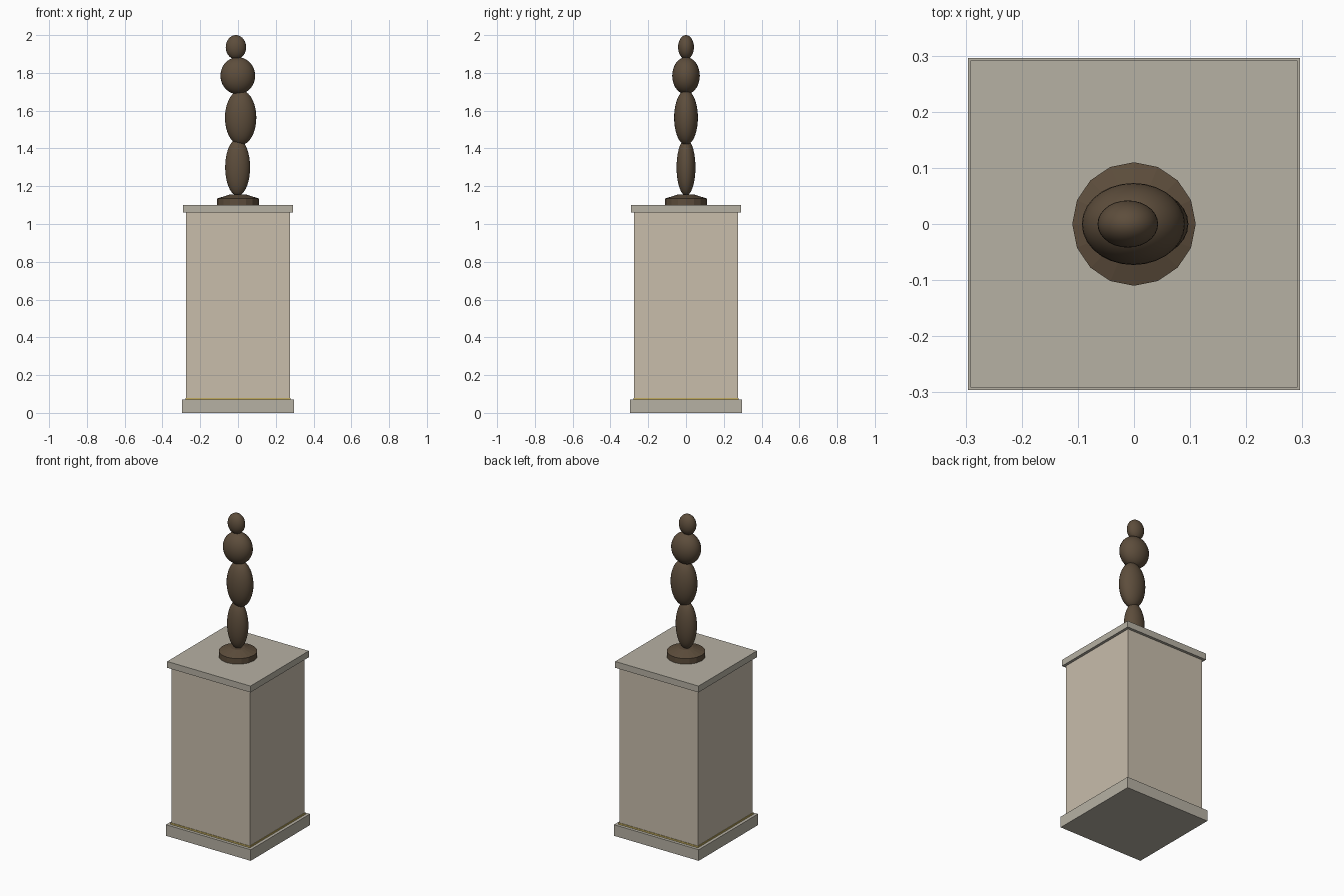
import bpy, bmesh
from math import cos, sin, pi

if "Cube" in bpy.data.objects:
    bpy.data.objects.remove(bpy.data.objects["Cube"])


def material(name, rgb):
    m = bpy.data.materials.new(name)
    m.diffuse_color = (*rgb, 1)
    m.use_nodes = True
    m.node_tree.nodes["Principled BSDF"].inputs["Base Color"].default_value = m.diffuse_color
    return m


stone = material("pale_stone", (0.47, 0.44, 0.37))
cream = material("cream_panel", (0.58, 0.51, 0.41))
gold = material("gold", (0.55, 0.42, 0.12))
bronze = material("bronze", (0.11, 0.075, 0.045))


def slab(name, half, z0, z1, mat):
    bpy.ops.mesh.primitive_cube_add(size=1, location=(0, 0, (z0 + z1) / 2))
    ob = bpy.context.object
    ob.name = name
    ob.scale = (2 * half, 2 * half, z1 - z0)
    bpy.ops.object.transform_apply(location=False, rotation=False, scale=True)
    ob.data.materials.append(mat)
    return ob


def pebble(name, x, z, radii):
    bpy.ops.mesh.primitive_uv_sphere_add(segments=28, ring_count=18, radius=1, location=(x, 0, z))
    ob = bpy.context.object
    ob.name = name
    ob.scale = radii
    bpy.ops.object.transform_apply(location=False, rotation=False, scale=True)
    bpy.ops.object.shade_smooth()
    ob.data.materials.append(bronze)


# Pedestal
slab("plinth_base", 0.296, 0.0, 0.07, stone)
slab("gold_trim", 0.277, 0.07, 0.08, gold)
slab("pedestal_body", 0.274, 0.08, 1.06, cream)
slab("pedestal_cap", 0.291, 1.06, 1.10, stone)

# Sixteen-sided mount with a shallow sloping top
bm = bmesh.new()
rings = [[bm.verts.new((r * cos(i * pi / 8), r * sin(i * pi / 8), z)) for i in range(16)]
         for r, z in ((0.11, 1.10), (0.11, 1.135), (0.04, 1.157))]
for low, high in zip(rings, rings[1:]):
    for i in range(16):
        j = (i + 1) % 16
        bm.faces.new((low[i], low[j], high[j], high[i]))
bm.faces.new(rings[0][::-1])
bm.faces.new(rings[-1])
mesh = bpy.data.meshes.new("sculpture_mount")
bm.to_mesh(mesh)
bm.free()
mesh.materials.append(bronze)
bpy.context.collection.objects.link(bpy.data.objects.new("sculpture_mount", mesh))

# Stacked ellipsoids of the abstract figure
pebble("lower_form", -0.002, 1.30, (0.066, 0.05, 0.15))
pebble("middle_form", 0.014, 1.563, (0.083, 0.063, 0.145))
pebble("upper_form", -0.001, 1.785, (0.092, 0.073, 0.098))
pebble("top_form", -0.011, 1.936, (0.054, 0.042, 0.064))
